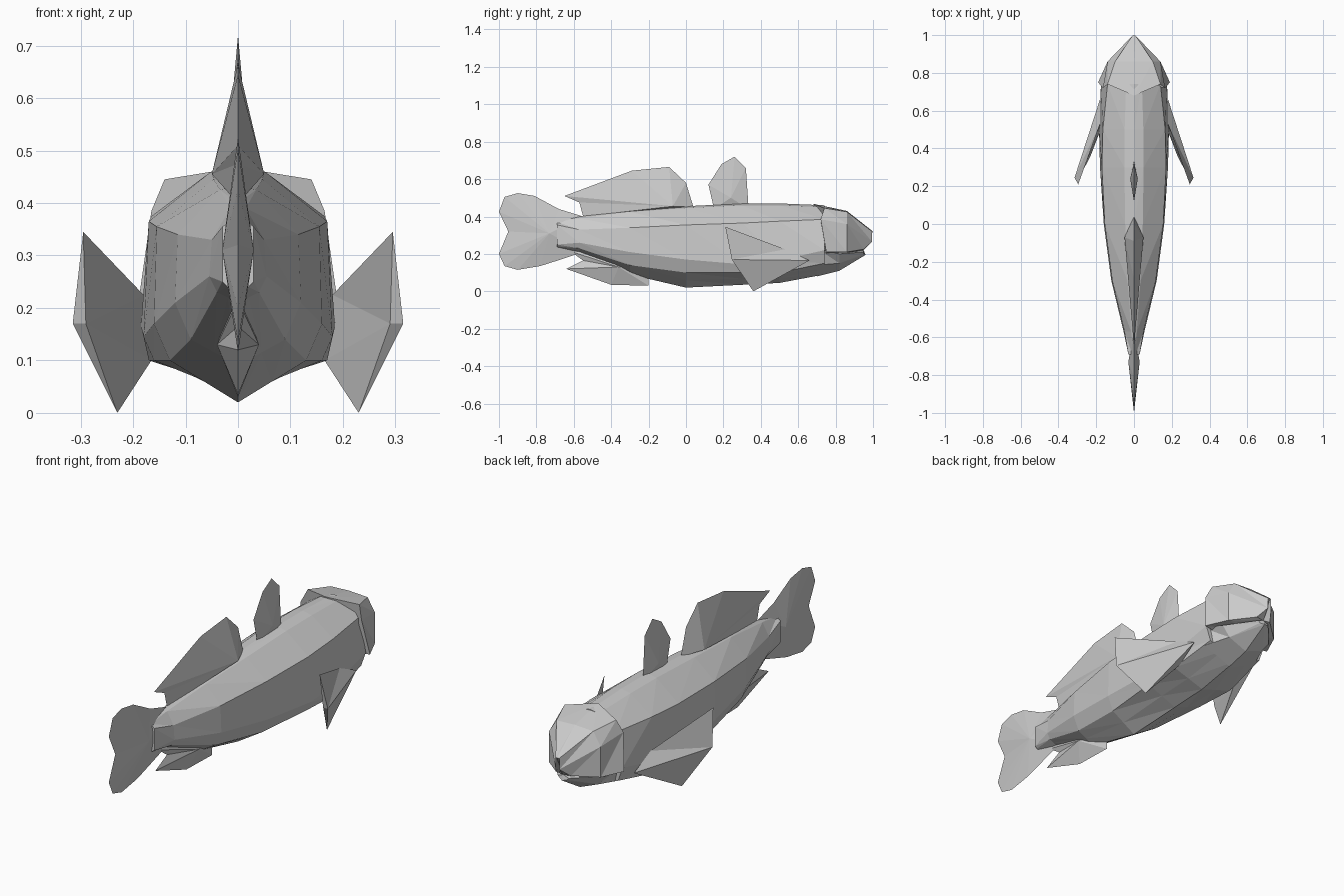
import bpy
import bmesh

cube = bpy.data.objects.get("Cube")
if cube:
    bpy.data.objects.remove(cube, do_unlink=True)

# One plain grey for the whole fish
GREY = (0.6, 0.6, 0.6, 1)
material = bpy.data.materials.new("plain grey")
material.use_nodes = True
material.diffuse_color = GREY
material.node_tree.nodes["Principled BSDF"].inputs["Base Color"].default_value = GREY


def build(name, points, faces):
    """Make the left half from points and faces, then mirror it across x."""
    bm = bmesh.new()
    verts = [bm.verts.new(p) for p in points]
    for face in faces:
        bm.faces.new([verts[i] for i in face])
    geometry = bm.verts[:] + bm.edges[:] + bm.faces[:]
    bmesh.ops.mirror(bm, geom=geometry, axis="X", merge_dist=0.0005)
    bmesh.ops.remove_doubles(bm, verts=bm.verts[:], dist=0.0005)
    bmesh.ops.recalc_face_normals(bm, faces=bm.faces[:])
    mesh = bpy.data.meshes.new(name)
    bm.to_mesh(mesh)
    bm.free()
    mesh.materials.append(material)
    obj = bpy.data.objects.new(name, mesh)
    bpy.context.collection.objects.link(obj)
    return obj


def loft(name, rings):
    """Join half cross-sections, each running from top centre to bottom centre."""
    count = len(rings[0])
    faces = [list(range(count)), list(range(count * (len(rings) - 1), count * len(rings)))]
    for r in range(len(rings) - 1):
        for i in range(count - 1):
            a = r * count + i
            b = a + count
            faces += [(a, a + 1, b + 1), (a, b + 1, b)]
    points = [p for ring in rings for p in ring]
    return build(name, points, faces)


def fin(name, outline, centre, half_width):
    """Knife-edged fin: a (y, z) outline swelling to a ridge point at its centre."""
    points = [(0, y, z) for y, z in outline] + [(half_width, *centre)]
    last = len(outline)
    faces = [(i, (i + 1) % last, last) for i in range(last)]
    return build(name, points, faces)


def body_ring(y, top, shoulder, flank, chin, keel):
    """Half cross-section of the trunk at one station."""
    return [
        (0, y, top),
        (shoulder[0] * 0.3, y, top - 0.01),
        (shoulder[0], y, shoulder[1]),
        (flank[0], y, flank[1]),
        (chin[0], y, chin[1]),
        (chin[0] * 0.5, y, (chin[1] + keel) / 2),
        (0, y, keel),
    ]


# Trunk, from the tail root to the gills
loft("body", [
    body_ring(-0.69, 0.38, (0.03, 0.355), (0.03, 0.25), (0.02, 0.24), 0.23),
    body_ring(-0.57, 0.4, (0.05, 0.33), (0.055, 0.26), (0.04, 0.23), 0.21),
    body_ring(-0.3, 0.435, (0.115, 0.34), (0.12, 0.21), (0.09, 0.14), 0.09),
    body_ring(0, 0.455, (0.155, 0.355), (0.16, 0.17), (0.13, 0.1), 0.02),
    body_ring(0.3, 0.47, (0.17, 0.365), (0.18, 0.145), (0.16, 0.1), 0.035),
    body_ring(0.5, 0.47, (0.165, 0.375), (0.185, 0.165), (0.17, 0.1), 0.045),
    body_ring(0.74, 0.46, (0.14, 0.385), (0.175, 0.22), (0.15, 0.15), 0.09),
])

# Lower jaw
loft("lower_jaw", [
    [(0, 0.7, 0.25), (0.17, 0.7, 0.23), (0.15, 0.7, 0.14), (0, 0.7, 0.08)],
    [(0, 0.82, 0.23), (0.14, 0.82, 0.2), (0.1, 0.82, 0.15), (0, 0.82, 0.11)],
    [(0, 0.95, 0.22), (0.03, 0.95, 0.21), (0.02, 0.95, 0.2), (0, 0.96, 0.195)],
])

# Head shield with a pointed snout
loft("head", [
    [(0, 0.68, 0.468), (0.14, 0.74, 0.445), (0.165, 0.72, 0.385),
     (0.19, 0.75, 0.21), (0, 0.75, 0.18)],
    [(0, 0.86, 0.43), (0.1, 0.86, 0.425), (0.14, 0.86, 0.36),
     (0.14, 0.86, 0.21), (0, 0.86, 0.2)],
    [(0, 1, 0.32), (0.01, 0.995, 0.32), (0.01, 0.995, 0.265),
     (0.04, 0.95, 0.225), (0, 0.95, 0.22)],
])

# Fins on the centre line
fin("front_dorsal_fin",
    [(0.15, 0.44), (0.12, 0.57), (0.19, 0.68), (0.26, 0.72), (0.32, 0.66), (0.335, 0.44)],
    (0.24, 0.5), 0.02)
fin("rear_dorsal_fin",
    [(0.04, 0.45), (0, 0.58), (-0.09, 0.665), (-0.29, 0.645), (-0.65, 0.51),
     (-0.57, 0.475), (-0.55, 0.4), (-0.28, 0.42)],
    (-0.07, 0.455), 0.05)
fin("tail_fin",
    [(-0.55, 0.4), (-0.68, 0.44), (-0.81, 0.51), (-0.9, 0.525), (-0.97, 0.505),
     (-1, 0.425), (-0.95, 0.32), (-1, 0.2), (-0.97, 0.135), (-0.9, 0.115),
     (-0.78, 0.135), (-0.67, 0.17), (-0.55, 0.21)],
    (-0.73, 0.31), 0.03)
fin("anal_fin",
    [(-0.2, 0.12), (-0.2, 0.03), (-0.4, 0.035), (-0.64, 0.12), (-0.55, 0.165),
     (-0.62, 0.215), (-0.5, 0.24)],
    (-0.36, 0.13), 0.04)

# Paired side fins: a folded blade with a ridge between its two tips
root_top, root_front, root_low, upper_tip, outer, inner, lower_tip = range(7)
build("side_fins", [
    (0.18, 0.53, 0.225), (0.18, 0.66, 0.165), (0.165, 0.53, 0.1),
    (0.295, 0.21, 0.345), (0.315, 0.245, 0.17), (0.29, 0.245, 0.17), (0.23, 0.36, 0),
], [
    (root_top, upper_tip, outer),
    (root_top, outer, root_front),
    (root_front, outer, lower_tip),
    (root_front, lower_tip, root_low),
    (root_top, inner, upper_tip),
    (root_top, root_low, inner),
    (root_low, lower_tip, inner),
    (upper_tip, inner, outer),
    (inner, lower_tip, outer),
    (root_top, root_front, root_low),
])
